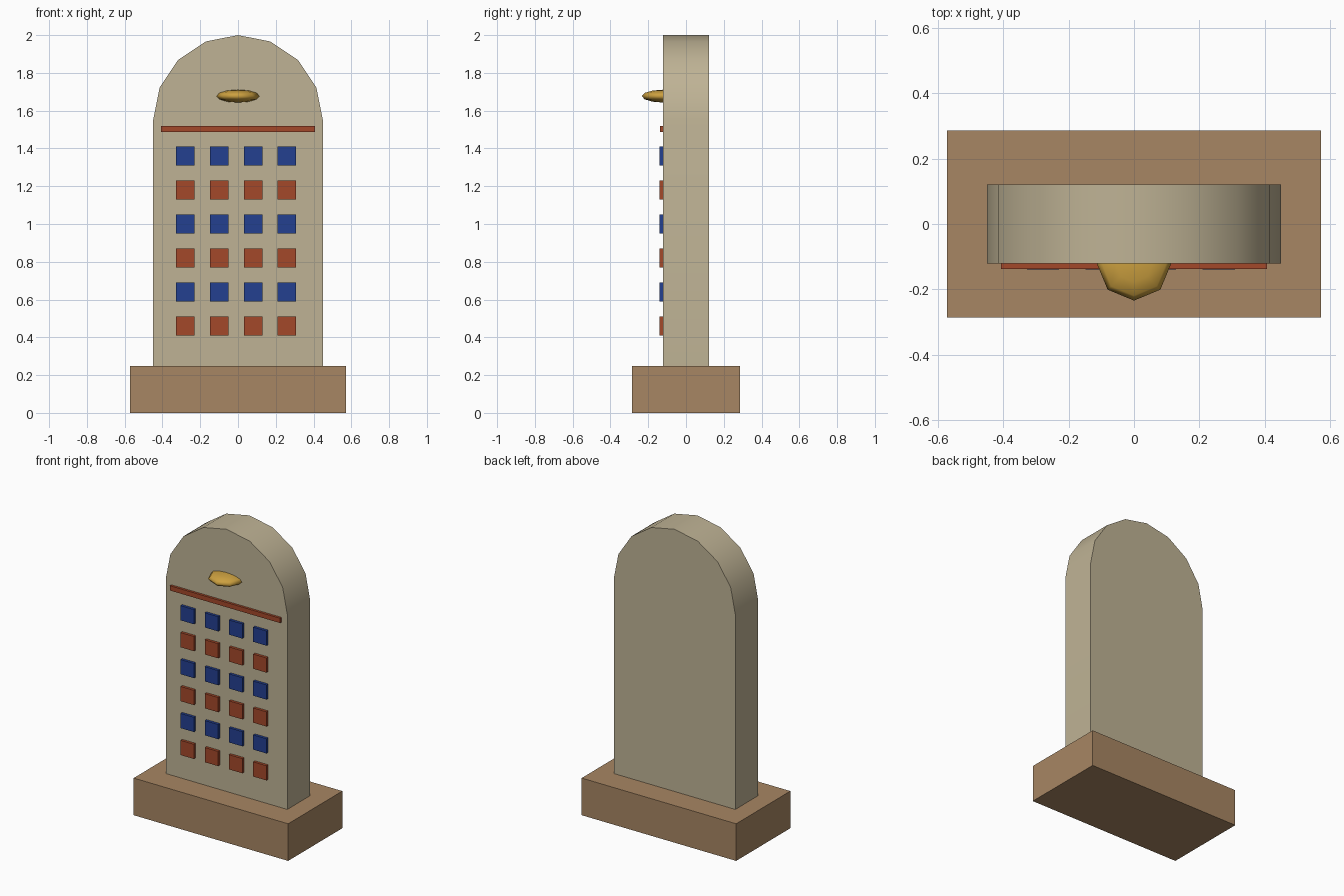
import bpy
import bmesh
import math

if "Cube" in bpy.data.objects:
    bpy.data.objects.remove(bpy.data.objects["Cube"])


def material(name, rgb):
    m = bpy.data.materials.new(name)
    m.diffuse_color = (*rgb, 1)
    m.use_nodes = True
    m.node_tree.nodes["Principled BSDF"].inputs["Base Color"].default_value = m.diffuse_color
    return m


STONE = material("stone", (0.52, 0.45, 0.30))
EARTH = material("earth", (0.39, 0.24, 0.125))
RED = material("red", (0.37, 0.065, 0.023))
BLUE = material("blue", (0.017, 0.05, 0.28))
GOLD = material("gold", (0.60, 0.35, 0.05))


def box(name, lo, hi, mat):
    bpy.ops.mesh.primitive_cube_add(size=1)
    ob = bpy.context.object
    ob.name = name
    ob.location = [(a + b) / 2 for a, b in zip(lo, hi)]
    ob.scale = [b - a for a, b in zip(lo, hi)]
    bpy.ops.object.transform_apply(location=True, rotation=False, scale=True)
    ob.data.materials.append(mat)
    return ob


# Plinth
box("base", (-0.571, -0.286, 0), (0.571, 0.286, 0.248), EARTH)

# Round-topped slab: half-circle of eight segments over straight sides
R, SPRING, DEPTH = 0.449, 1.551, 0.121
outline = [(-R, 0.248), (R, 0.248)]
outline += [(R * math.cos(math.pi * i / 8), SPRING + R * math.sin(math.pi * i / 8))
            for i in range(9)]
bm = bmesh.new()
face = bm.faces.new([bm.verts.new((x, -DEPTH, z)) for x, z in outline])
ext = bmesh.ops.extrude_face_region(bm, geom=[face], use_keep_orig=True)
back = [v for v in ext["geom"] if isinstance(v, bmesh.types.BMVert)]
bmesh.ops.translate(bm, verts=back, vec=(0, 2 * DEPTH, 0))
bmesh.ops.recalc_face_normals(bm, faces=bm.faces)
mesh = bpy.data.meshes.new("slab")
bm.to_mesh(mesh)
bm.free()
mesh.materials.append(STONE)
slab = bpy.data.objects.new("slab", mesh)
bpy.context.collection.objects.link(slab)
bpy.ops.object.select_all(action='DESELECT')
slab.select_set(True)
bpy.context.view_layer.objects.active = slab
bpy.ops.object.shade_smooth_by_angle(angle=math.radians(30))

# Red band under the arch
box("band", (-0.407, -0.137, 1.488), (0.407, -0.115, 1.52), RED)

# Inlaid tiles in alternating rows
H = 0.049
for row in range(6):
    z = 0.46 + 0.18 * row
    for col in range(4):
        x = -0.278 + 0.179 * col
        box(f"tile_{row + 1}_{col + 1}", (x - H, -0.139, z - H), (x + H, -0.115, z + H),
            BLUE if row % 2 else RED)

# Flattened gold boss
bpy.ops.mesh.primitive_uv_sphere_add(segments=8, ring_count=6, radius=1,
                                     location=(0, -0.12, 1.677))
boss = bpy.context.object
boss.name = "boss"
boss.scale = (0.114, 0.114, 0.034)
bpy.ops.object.transform_apply(location=True, rotation=False, scale=True)
boss.data.materials.append(GOLD)
bpy.ops.object.shade_smooth()
